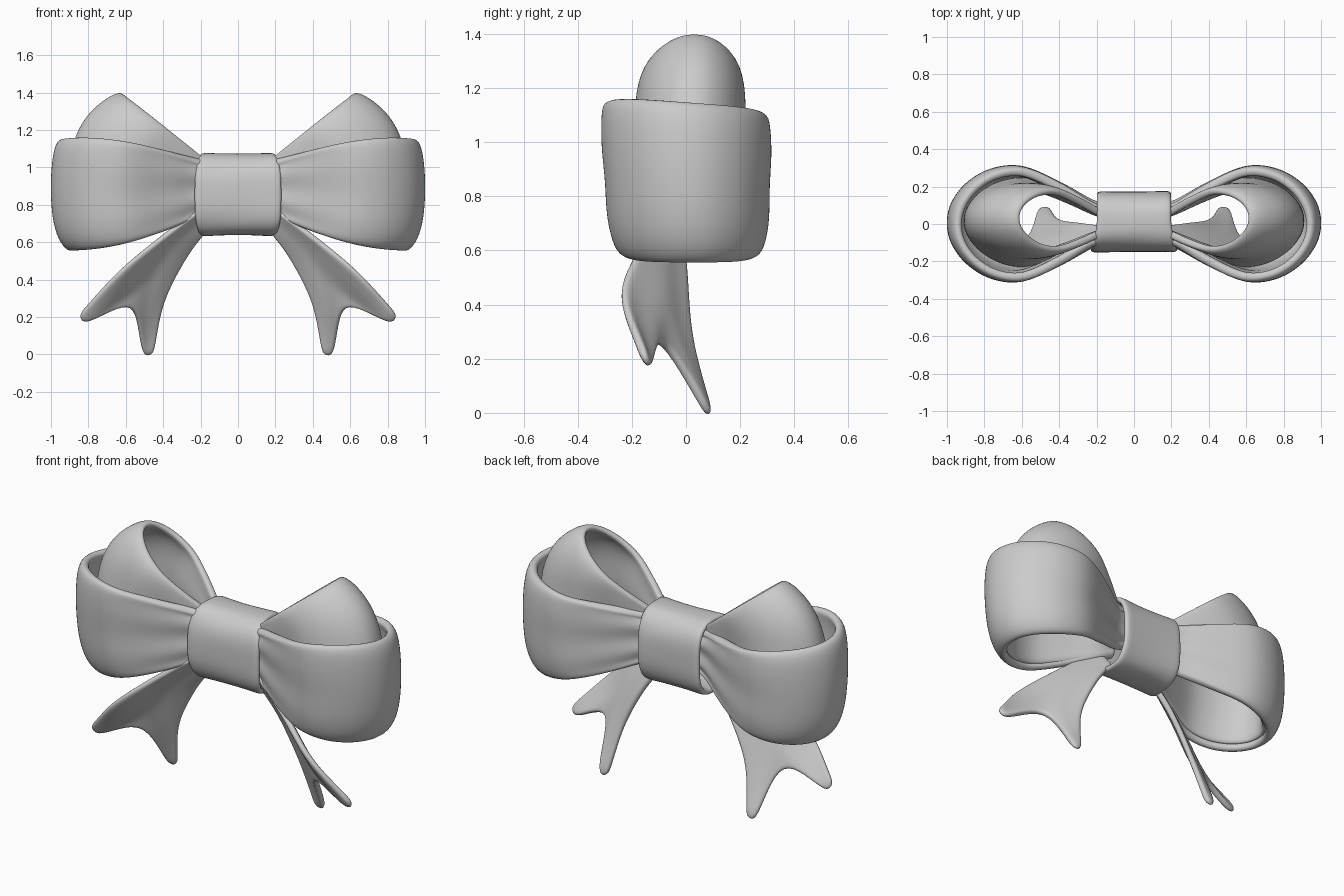
import bpy
import math
from mathutils import Vector

cube = bpy.data.objects.get("Cube")
if cube:
    bpy.data.objects.remove(cube, do_unlink=True)

grey = bpy.data.materials.new("plain_grey")
grey.use_nodes = True
tone = (0.6, 0.6, 0.6, 1)
grey.diffuse_color = tone
grey.node_tree.nodes["Principled BSDF"].inputs["Base Color"].default_value = tone


def resample(points, steps=4):
    """Smooth curve through the points."""
    pts = [Vector(p) for p in points]
    pts = [2 * pts[0] - pts[1]] + pts + [2 * pts[-1] - pts[-2]]
    out = []
    for a, b, c, d in zip(pts, pts[1:], pts[2:], pts[3:]):
        for k in range(steps):
            t = k / steps
            out.append(b + (c - a) * t / 2 + (2 * a - 5 * b + 4 * c - d) * t * t / 2
                       + (3 * b - a - 3 * c + d) * t ** 3 / 2)
    return out + [pts[-2]]


def ribbon(name, rows, thickness, closed=False):
    """Cloth sheet through rows of points, thickened and rounded."""
    n = len(rows[0])
    verts = [p for row in rows for p in row]
    faces = []
    for j in range(len(rows) - 1):
        for i in range(n if closed else n - 1):
            k = (i + 1) % n
            faces.append((j * n + i, j * n + k, (j + 1) * n + k, (j + 1) * n + i))
    mesh = bpy.data.meshes.new(name)
    mesh.from_pydata(verts, [], faces)
    mesh.materials.append(grey)
    for poly in mesh.polygons:
        poly.use_smooth = True
    obj = bpy.data.objects.new(name, mesh)
    bpy.context.collection.objects.link(obj)
    solid = obj.modifiers.new("thickness", 'SOLIDIFY')
    solid.thickness = thickness
    solid.offset = 0
    soft = obj.modifiers.new("rounding", 'SUBSURF')
    soft.levels = soft.render_levels = 2


# Teardrop outline seen from above: distance from knot, half width
half = [(0, .25), (.137, .34), (.34, .69), (.57, 1), (.75, .96), (.89, .71), (.975, .36)]
outline = [(s, -w, 0) for s, w in half] + [(1, 0, 0)] + [(s, w, 0) for s, w in half[::-1]]
teardrop = resample(outline)


def loop_rows(side, table, ease, tilt, pleat, shift):
    """Rows from top edge to bottom edge: start z, tip x, tip z, half width."""
    rows = []
    for j, (z0, x1, z1, width) in enumerate(table):
        v = j / (len(table) - 1)
        drift = shift[0] + (shift[1] - shift[0]) * v
        curve = max(ease, v)
        row = []
        for s, w, _ in teardrop:
            rise = s + (math.sin(s * math.pi / 2) - s) * curve
            fold = (-1) ** j * pleat * (1 - s) ** 2 * math.copysign(1, w)
            y = w * width + fold + drift * s
            row.append((side * (.1 + (x1 - .1) * s), y,
                        z0 + (z1 - z0) * rise - tilt * y * (1 - v)))
        rows.append(row)
    return rows


outer = [(1.0, .93, 1.145, .27), (.99, .962, 1.1, .286), (.95, .976, .97, .283),
         (.9, .977, .84, .276), (.85, .965, .7, .27), (.81, .93, .605, .258),
         (.78, .88, .56, .23)]
inner = [(.985, .61, 1.388, .141), (.96, .68, 1.367, .169), (.93, .8, 1.27, .18),
         (.9, .867, 1.13, .182), (.87, .885, 1.0, .187), (.84, .892, .85, .198),
         (.81, .89, .7, .213), (.79, .88, .59, .22)]

# Tail strips from inner edge to outer edge, ending in a forked hem
strips = [
    [(.14, -.02, .7), (.27, 0, .53), (.395, .02, .28), (.45, .08, .004)],
    [(.15, -.04, .73), (.33, -.045, .53), (.465, -.025, .28), (.515, .075, .004)],
    [(.16, -.06, .76), (.37, -.085, .56), (.5, -.085, .38), (.565, -.095, .275)],
    [(.17, -.08, .78), (.41, -.13, .58), (.61, -.17, .37), (.81, -.13, .165)],
    [(.18, -.1, .8), (.42, -.17, .62), (.64, -.237, .44), (.85, -.155, .215)],
]

for label, side in (("left", 1), ("right", -1)):
    ribbon(label + "_outer_loop",
           loop_rows(side, outer, 1, .08, .024, (-.005, .02)), .05)
    ribbon(label + "_inner_loop",
           loop_rows(side, inner, 0, 0, .008, (.032, .012)), .04)
    lengths = [resample(strip) for strip in strips]
    across = [resample(row, 2) for row in zip(*lengths)]
    ribbon(label + "_tail", [[(side * p.x, p.y, p.z) for p in row] for row in across], .034)

# Knot: band wrapped round the middle, wider at the front
band = []
for j in range(9):
    u = j / 4 - 1
    ring = []
    for i in range(40):
        a = math.tau * i / 40
        c, s = math.cos(a), math.sin(a)
        r = .97 + .03 * u * u + .008 * math.sin(5 * a + 2 * u)
        y = math.copysign(abs(c) ** .7, c) * .148 * r
        z = math.copysign(abs(s) ** .7, s) * .207 * r
        ring.append((u * (.2 + .034 * max(0, -c)), y + .012, z + .855))
    band.append(ring)
ribbon("knot", band, .035, closed=True)
